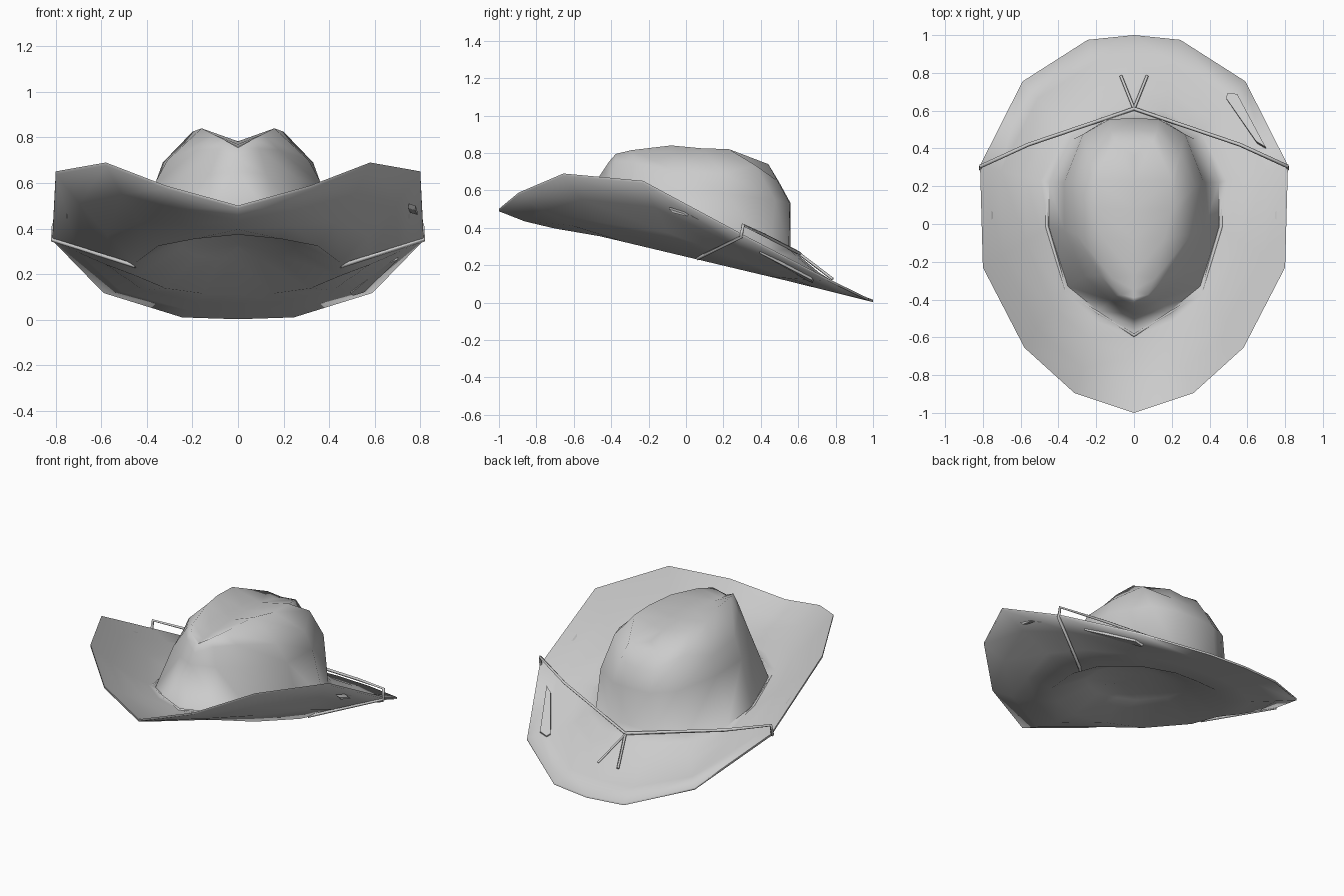
import bpy, bmesh, math

if "Cube" in bpy.data.objects:
    bpy.data.objects.remove(bpy.data.objects["Cube"])

def plane(y):
    return 0.245 - 0.238 * y

def finish(bm, name, angle=60):
    bmesh.ops.remove_doubles(bm, verts=bm.verts, dist=0.0005)
    bmesh.ops.recalc_face_normals(bm, faces=bm.faces)
    me = bpy.data.meshes.new(name)
    bm.to_mesh(me)
    bm.free()
    ob = bpy.data.objects.new(name, me)
    bpy.context.collection.objects.link(ob)
    bpy.ops.object.select_all(action='DESELECT')
    bpy.context.view_layer.objects.active = ob
    ob.select_set(True)
    bpy.ops.object.shade_smooth_by_angle(angle=math.radians(angle))
    return ob

def half_loft(name, rings):
    # Skin half rings (back to front), mirrored across x
    bm = bmesh.new()
    for s in (1, -1):
        vs = [[bm.verts.new((p[0] * s, p[1], p[2])) for p in r] for r in rings]
        for a, b in zip(vs, vs[1:]):
            for i in range(len(a) - 1):
                bm.faces.new((a[i], a[i + 1], b[i + 1], b[i]))
    return finish(bm, name, 85)

def cord(name, pts, r=0.01, closed=False):
    cu = bpy.data.curves.new(name, 'CURVE')
    cu.dimensions = '3D'
    cu.bevel_depth, cu.bevel_resolution = r, 0
    cu.use_fill_caps = True
    sp = cu.splines.new('POLY')
    sp.points.add(len(pts) - 1)
    for q, p in zip(sp.points, pts):
        q.co = (*p, 1)
    sp.use_cyclic_u = closed
    ob = bpy.data.objects.new(name, cu)
    bpy.context.collection.objects.link(ob)
    return ob

# Brim edge and crown outlines, half each, from back to front
edge = [(0, 1, .002), (.245, .975, .01), (.59, .755, .117), (.815, .31, .348),
        (.80, -.23, .638), (.58, -.655, .677), (.315, -.895, .575), (0, -1, .488)]
base = [(0, .56), (.15, .55), (.32, .45), (.45, .22), (.45, -.02), (.35, -.33),
        (.19, -.46), (0, -.54)]
lift = [.17, .16, .12, .08, .05, .02, .015, .015]
lower = [(0, .56, .53), (.13, .555, .53), (.27, .475, .55), (.37, .22, .58),
         (.37, -.03, .59), (.26, -.28, .62), (.125, -.405, .64), (0, -.48, .65)]
shoulder = [(0, .50, .64), (.12, .49, .65), (.245, .37, .735), (.33, .2, .69),
            (.31, -.05, .70), (.18, -.27, .745), (.095, -.38, .75), (0, -.44, .71)]
ridge = [(0, .44, .73), (.10, .44, .74), (.20, .23, .82), (.2, .08, .825),
         (.16, -.08, .84), (.11, -.29, .815), (.07, -.375, .795), (0, -.41, .755)]
crease = [(0, y, z) for y, z in ((.42, .735), (.36, .75), (.23, .775), (.08, .783),
                                 (-.08, .783), (-.27, .77), (-.35, .76), (-.39, .752))]

def brim_ring(t, top):
    out = []
    for e, b, l in zip(edge, base, lift):
        y = b[1] + (e[1] - b[1]) * t
        z = plane(y) + (e[2] - plane(e[1])) * t ** 1.1
        z -= 0.028 * math.sin(math.pi * t) * max(0, -y)
        if top:
            z += 0.013 + l * (1 - t) ** 2
        out.append((b[0] + (e[0] - b[0]) * t, y, z))
    return out

def dome_ring(sx, sy, h):
    return [(x * sx, y * sy, plane(y * sy) + h) for x, y in base]

# Hat body: shallow hollow beneath, brim edge, brim top flowing into the creased crown
under = [dome_ring(0, .4, .13), dome_ring(.55, .6, .10)]
under += [brim_ring(t, False) for t in (0, .35, .7, 1)]
upper = [brim_ring(t, True) for t in (1, .7, .35, .12, 0)]
half_loft("hat_body", under + upper + [lower, shoulder, ridge, crease])

# Cord around the front of the crown, its ends sinking into the brim
half = [(0, -.59, .402), (.36, -.365, .362), (.463, -.01, .315), (.46, .2, .26)]
cord("crown_band", [(-x, y, z) for x, y, z in reversed(half[1:])] + half, .012)

# Tie cords wrapping each brim side, meeting in a knot at the back with two tails
for s, n in ((1, "right"), (-1, "left")):
    cord("tie_cord_" + n, [(s * x, y, z) for x, y, z in (
        (.45, .06, .235), (.815, .295, .35), (.812, .305, .415),
        (.56, .42, .36), (0, .61, .262))], .01)
    cord("cord_tail_" + n, [(0, .61, .258), (s * .07, .785, .125)], .008)

# Worn patches showing through the right side of the brim
def patch(name, pts, depth):
    bm = bmesh.new()
    f = bm.faces.new([bm.verts.new(p) for p in pts])
    f.normal_update()
    n = f.normal.copy()
    ex = bmesh.ops.extrude_face_region(bm, geom=[f])
    top = [v for v in ex["geom"] if isinstance(v, bmesh.types.BMVert)]
    for v in bm.verts:
        v.co += n * (depth if v in top else -depth)
    return finish(bm, name, 30)

patch("rear_patch", [(.49, .66, .135), (.50, .685, .125), (.55, .68, .14),
                     (.70, .40, .285), (.65, .43, .265)], .022)
patch("side_patch", [(.765, -.09, .505), (.772, -.01, .48), (.772, .01, .465),
                     (.762, -.07, .485)], .016)
